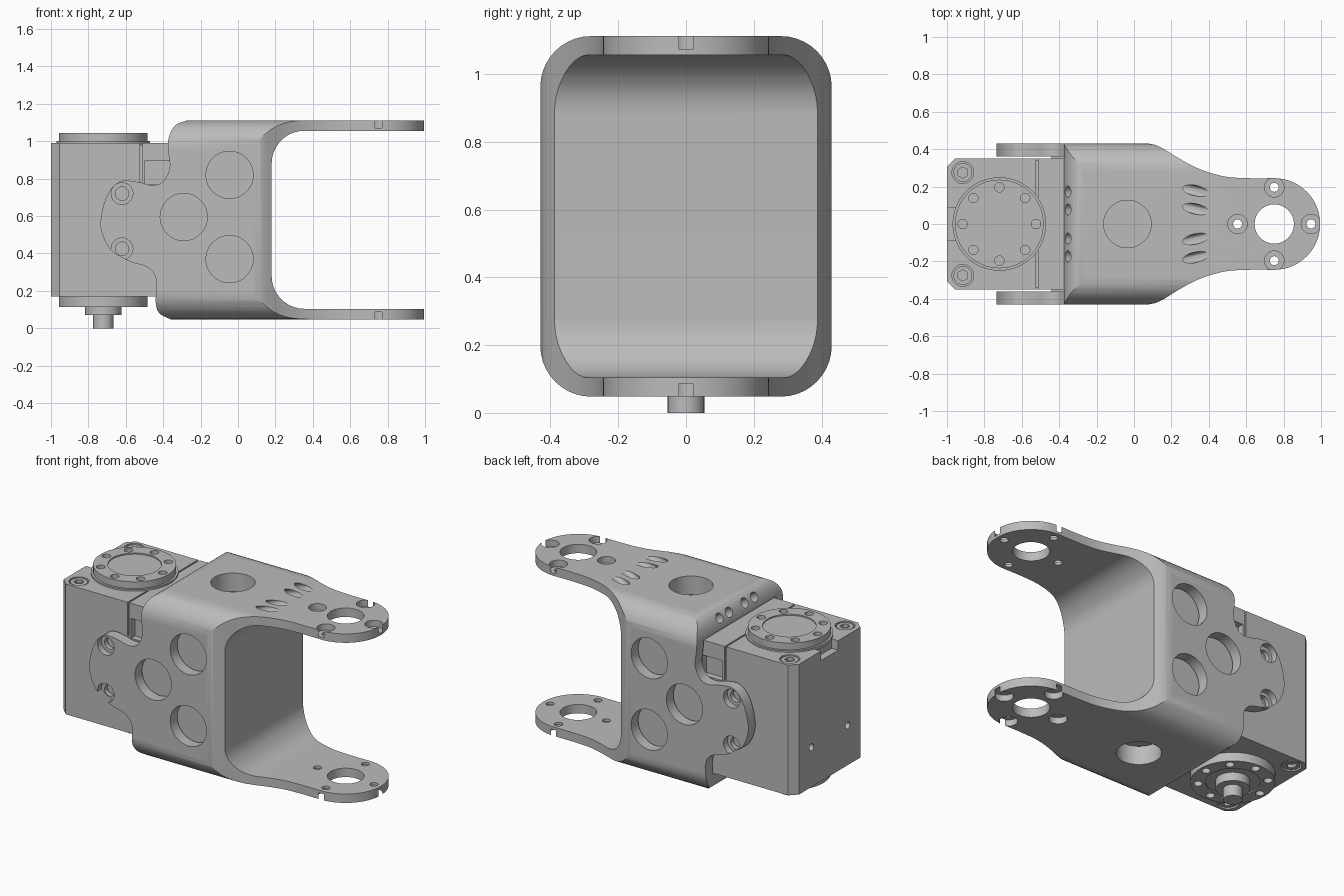
import bpy, bmesh
from math import sin, cos, pi, radians
from mathutils import Vector, Matrix

old = bpy.data.objects.get("Cube")
if old:
    bpy.data.objects.remove(old)

metal = bpy.data.materials.new("plain grey")
metal.use_nodes = True
GREY = (0.5, 0.5, 0.5, 1)
metal.diffuse_color = GREY
metal.node_tree.nodes["Principled BSDF"].inputs["Base Color"].default_value = GREY


def finish(name, bm):
    bmesh.ops.recalc_face_normals(bm, faces=bm.faces)
    mesh = bpy.data.meshes.new(name)
    bm.to_mesh(mesh)
    bm.free()
    mesh.materials.append(metal)
    ob = bpy.data.objects.new(name, mesh)
    bpy.context.collection.objects.link(ob)
    return ob


def prism(name, pts, axis, lo, hi):
    """Extrude a closed 2D profile along an axis."""
    place = {"X": lambda a, b, t: (t, a, b),
             "Y": lambda a, b, t: (a, t, b),
             "Z": lambda a, b, t: (a, b, t)}[axis]
    bm = bmesh.new()
    face = bm.faces.new([bm.verts.new(place(a, b, lo)) for a, b in pts])
    ext = bmesh.ops.extrude_face_region(bm, geom=[face])["geom"]
    verts = [v for v in ext if isinstance(v, bmesh.types.BMVert)]
    bmesh.ops.translate(bm, verts=verts, vec=place(0, 0, hi - lo))
    return finish(name, bm)


def box(name, x0, x1, y0, y1, z0, z1):
    return prism(name, [(x0, y0), (x1, y0), (x1, y1), (x0, y1)], "Z", z0, z1)


def cyl(name, r, start, end, n=32):
    a, b = Vector(start), Vector(end)
    turn = (b - a).to_track_quat("Z", "Y").to_matrix().to_4x4()
    bm = bmesh.new()
    bmesh.ops.create_cone(bm, cap_ends=True, segments=n, radius1=r, radius2=r,
                          depth=(b - a).length,
                          matrix=Matrix.Translation((a + b) / 2) @ turn)
    return finish(name, bm)


def combine(ob, tools, op="DIFFERENCE"):
    """Apply booleans and discard the tools."""
    for tool in tools:
        mod = ob.modifiers.new("cut", "BOOLEAN")
        mod.operation, mod.solver, mod.object = op, "EXACT", tool
        bpy.context.view_layer.update()
        graph = bpy.context.evaluated_depsgraph_get()
        mesh = bpy.data.meshes.new_from_object(ob.evaluated_get(graph))
        ob.modifiers.clear()
        ob.data = mesh
        bpy.data.objects.remove(tool)


def arc(cx, cy, r, a0, a1, n=10):
    angles = [radians(a0 + (a1 - a0) * i / n) for i in range(n + 1)]
    return [(cx + r * cos(a), cy + r * sin(a)) for a in angles]


def spline(pts, n=5):
    """Smooth curve through the given points."""
    p = [Vector(q) for q in [pts[0]] + pts + [pts[-1]]]
    out = []
    for a, b, c, d in zip(p, p[1:], p[2:], p[3:]):
        for i in range(n):
            t = i / n
            out.append(tuple(0.5 * (2 * b + (c - a) * t
                       + (2 * a - 5 * b + 4 * c - d) * t * t
                       + (3 * b - a - 3 * c + d) * t ** 3)))
    return out + [tuple(pts[-1])]


LOW, TOP, HALF = 0.048, 1.112, 0.43
SIDES = (-1, 1)

# Bracket: side outline with ears and U-shaped fork
ear = spline([(-0.27, TOP), (-0.335, 1.085), (-0.37, 1.02), (-0.373, 0.95),
              (-0.365, 0.86), (-0.40, 0.785), (-0.46, 0.765), (-0.54, 0.783),
              (-0.63, 0.785), (-0.70, 0.71), (-0.735, 0.57), (-0.715, 0.475),
              (-0.67, 0.41), (-0.58, 0.357), (-0.48, 0.325), (-0.437, 0.26),
              (-0.44, 0.14), (-0.42, 0.08), (-0.36, LOW)])
fork = ([(1.1, LOW), (1.1, 0.104)] + arc(0.355, 0.279, 0.175, 270, 180)
        + arc(0.355, 0.881, 0.175, 180, 90) + [(1.1, 1.056), (1.1, TOP)])
bracket = prism("fork_bracket", ear + fork, "Y", -0.6, 0.6)

# Bracket: plan outline with tapering arms, then rounded long edges
taper = spline([(0.08, HALF), (0.14, 0.412), (0.25, 0.345), (0.36, 0.29),
                (0.48, 0.255), (0.6, 0.245), (0.75, 0.245)])
plan = ([(-0.9, HALF)] + taper + arc(0.75, 0, 0.245, 90, -90, 32)[1:-1]
        + [(x, -y) for x, y in reversed(taper)] + [(-0.9, -HALF)])
R = 0.15
section = []
for i, (cy, cz) in enumerate([(HALF - R, TOP - R), (R - HALF, TOP - R),
                              (R - HALF, LOW + R), (HALF - R, LOW + R)]):
    section += arc(cy, cz, R, 90 * i, 90 * i + 90)
combine(bracket, [prism("plan", plan, "Z", -0.2, 1.4),
                  prism("section", section, "X", -1.2, 1.2)], "INTERSECT")

# Bracket: pocket for the motor and round windows
tools = [box("pocket", -1.2, 0.1, -0.36, 0.36, 0.165, 0.995),
         cyl("window", 0.127, (-0.035, 0, -0.2), (-0.035, 0, 1.3), 48)]
for x, z in [(-0.045, 0.82), (-0.29, 0.595), (-0.045, 0.37)]:
    tools.append(cyl("window", 0.126, (x, -0.6, z), (x, 0.6, z), 48))

# Bracket: counterbored ear holes
for z in (0.72, 0.425):
    tools.append(cyl("ear_hole", 0.036, (-0.62, -0.6, z), (-0.62, 0.6, z)))
    for s in SIDES:
        tools.append(cyl("ear_bore", 0.058, (-0.62, s * 0.39, z), (-0.62, s * 0.6, z)))

# Bracket: bearing holes and counterbored bolt holes in both arms
tools.append(cyl("bearing_hole", 0.105, (0.75, 0, -0.2), (0.75, 0, 1.3), 48))
for i in range(4):
    x, y = 0.75 + 0.196 * cos(i * pi / 2), 0.196 * sin(i * pi / 2)
    tools.append(cyl("bolt_hole", 0.024, (x, y, -0.2), (x, y, 1.3), 20))
    tools.append(cyl("bolt_bore", 0.052, (x, y, 1.072), (x, y, 1.3)))
    tools.append(cyl("bolt_bore", 0.052, (x, y, -0.2), (x, y, 0.087)))

# Bracket: slanted tool access holes on the upper side
for s in SIDES:
    for y in (0.08, 0.178):
        mid, way = Vector((0.33, s * y, TOP)), Vector((-0.9, s * 0.2, -0.4))
        tools.append(cyl("access", 0.028, mid - way * 0.2, mid + way * 0.2, 24))
        mid, way = Vector((-0.357, s * y * 0.97, 1.06)), Vector((0.8, 0, -0.5))
        tools.append(cyl("access", 0.03, mid - way * 0.1, mid + way * 0.12, 24))
combine(bracket, tools)

# Motor housing with chamfered rear corners
C = 0.045
housing = prism("motor_housing", [(-1 + C, -0.35), (0.09, -0.35), (0.09, 0.35),
                                  (-1 + C, 0.35), (-1, 0.35 - C), (-1, C - 0.35)],
                "Z", 0.17, 0.99)
tools = [box("lid_seam", -0.524, -0.514, -0.5, 0.5, 0.98, 1.1),
         box("rear_notch", -1.1, -0.955, -0.085, 0.085, 0.93, 1.1)]
for s in SIDES:
    y0, y1 = sorted((s * 0.34, s * 0.5))
    tools.append(box("side_seam", -0.524, -0.514, y0, y1, 0.78, 1.1))
    y0, y1 = sorted((s * 0.31, s * 0.5))
    tools.append(box("side_socket", -0.5, -0.36, y0, y1, 0.77, 0.895))
    tools.append(cyl("rear_hole", 0.022, (-1.1, s * 0.18, 0.42), (-0.94, s * 0.18, 0.42), 20))
    for z, out in ((0.99, 1), (0.17, -1)):
        tools.append(cyl("screw_bore", 0.058, (-0.915, s * 0.275, z - out * 0.03),
                         (-0.915, s * 0.275, z + out * 0.1)))
combine(housing, tools)
parts = [bracket, housing]

# Corner screws with hex sockets
for label, z, out in (("upper", 0.99, 1), ("lower", 0.17, -1)):
    for side, s in (("back", 1), ("front", -1)):
        x, y = -0.915, s * 0.275
        screw = cyl(f"{label}_{side}_screw", 0.05, (x, y, z - out * 0.035), (x, y, z - out * 0.004))
        combine(screw, [cyl("hex", 0.03, (x, y, z - out * 0.025), (x, y, z + out * 0.1), 6)])
        parts.append(screw)

# Output discs, each with a recessed centre and a ring of holes
AX = -0.72
for label, z0, z1, out in (("upper", 0.98, 1.043, 1), ("lower", 0.18, 0.115, -1)):
    disc = cyl(f"{label}_output_disc", 0.237, (AX, 0, z0), (AX, 0, z1), 64)
    tools = [cyl("dish", 0.153, (AX, 0, z1 - out * 0.008), (AX, 0, z1 + out * 0.1), 48)]
    for i in range(8):
        x, y = AX + 0.196 * cos(i * pi / 4), 0.196 * sin(i * pi / 4)
        tools.append(cyl("disc_hole", 0.025, (x, y, z1 - out * 0.04), (x, y, z1 + out * 0.1), 20))
    combine(disc, tools)
    parts.append(disc)
parts.append(cyl("upper_seat_ring", 0.25, (AX, 0, 0.98), (AX, 0, 1.0), 64))

# Stepped shaft under the lower disc
parts.append(cyl("shaft_collar", 0.097, (AX, 0, 0.07), (AX, 0, 0.125), 48))
parts.append(cyl("shaft_tip", 0.054, (AX, 0, 0), (AX, 0, 0.08), 32))

# Smooth curved faces while keeping edges crisp
for ob in parts:
    bpy.ops.object.select_all(action="DESELECT")
    ob.select_set(True)
    bpy.context.view_layer.objects.active = ob
    bpy.ops.object.shade_smooth_by_angle(angle=radians(25))
    mod = ob.modifiers.new("even_normals", "WEIGHTED_NORMAL")
    mod.keep_sharp = True
